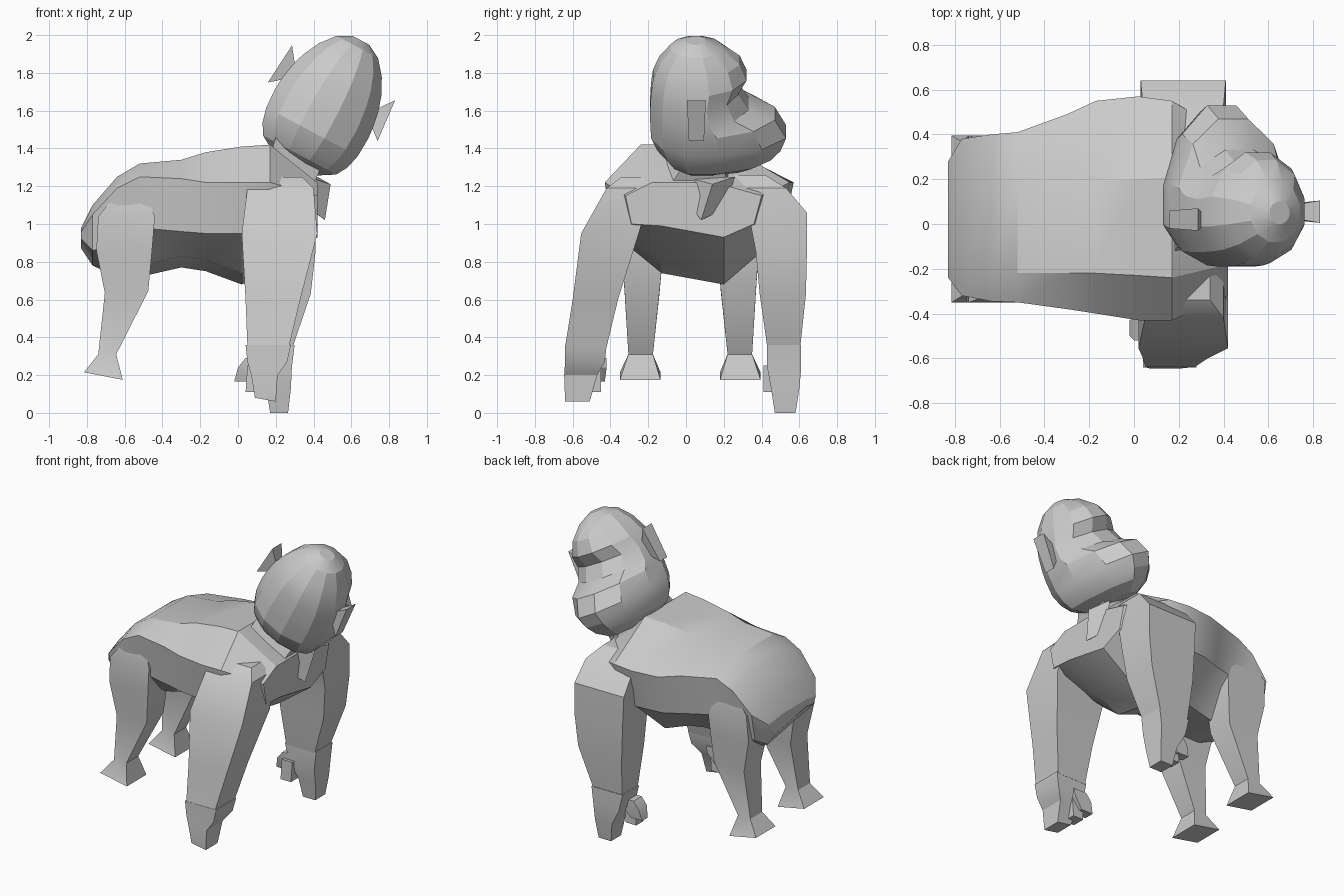
import bpy, bmesh, math
from mathutils import Vector


def loft(name, rings, angle=25):
    """Skin equal-sized point rings into one closed mesh."""
    bm = bmesh.new()
    vr = [[bm.verts.new(p) for p in r] for r in rings]
    n = len(vr[0])
    for a, b in zip(vr, vr[1:]):
        for i in range(n):
            j = (i + 1) % n
            bm.faces.new((a[i], a[j], b[j], b[i]))
    bm.faces.new(vr[0][::-1])
    bm.faces.new(vr[-1])
    bmesh.ops.recalc_face_normals(bm, faces=bm.faces[:])
    me = bpy.data.meshes.new(name)
    bm.to_mesh(me)
    bm.free()
    ob = bpy.data.objects.new(name, me)
    bpy.context.collection.objects.link(ob)
    bpy.ops.object.select_all(action='DESELECT')
    ob.select_set(True)
    bpy.context.view_layer.objects.active = ob
    bpy.ops.object.shade_smooth_by_angle(angle=math.radians(angle))
    return ob


def box_ring(x0, x1, y0, y1, z, tilt=0):
    """Four-sided limb section; tilt lowers the +x side."""
    return [(x0, y0, z + tilt), (x1, y0, z - tilt),
            (x1, y1, z - tilt), (x0, y1, z + tilt)]


def limb(name, sections):
    return loft(name, [box_ring(*s) for s in sections])


# Torso: eight-sided sections from rump to chest
def torso_ring(x, zt, zm, zl, zb, y0, y1, t):
    return [(x, -t - .02, zt), (x, t - .01, zt), (x, y1, zm), (x, y1 * .9, zl),
            (x, .2, zb - .02), (x, -.13, zb + .04), (x, y0 * .9, zl), (x, y0, zm)]


torso = [(-.83, .98, .96, .92, .89, -.24, .28, .12),
         (-.77, 1.1, 1.05, .86, .8, -.32, .38, .18),
         (-.64, 1.25, 1.19, .88, .74, -.345, .4, .2),
         (-.52, 1.32, 1.25, .98, .74, -.35, .41, .2),
         (-.3, 1.34, 1.24, .96, .79, -.38, .49, .2),
         (-.17, 1.38, 1.22, .95, .77, -.40, .55, .2),
         (.02, 1.41, 1.22, .95, .70, -.43, .57, .21),
         (.17, 1.42, 1.22, .98, .77, -.43, .55, .22),
         (.42, 1.22, 1.15, 1.0, .95, -.32, .40, .16)]
loft("torso", [torso_ring(*r) for r in torso])

# Front limbs
limb("front_arm_near", [
    (.12, .34, -.34, -.16, 1.25), (.05, .40, -.42, -.18, 1.19),
    (.02, .42, -.555, -.25, .95), (.04, .33, -.60, -.36, .6),
    (.05, .27, -.64, -.42, .35)])
limb("front_hand_near", [
    (.04, .28, -.64, -.42, .36), (.05, .26, -.64, -.43, .27),
    (.07, .21, -.645, -.47, .2), (.09, .20, -.64, -.51, .07, .01)])
limb("front_arm_far", [
    (.12, .34, .16, .42, 1.26), (.04, .40, .25, .53, 1.19),
    (.03, .41, .33, .64, 1.06), (.04, .41, .37, .64, .85),
    (.05, .385, .39, .635, .63), (.07, .29, .43, .605, .35)])
limb("front_hand_far", [
    (.06, .30, .43, .61, .36), (.09, .285, .43, .61, .24),
    (.15, .28, .45, .60, .13), (.17, .265, .47, .58, 0)])

# Thumbs and bent fingers
for side, y0, y1 in (("near", -.52, -.42), ("far", .43, .52)):
    limb("thumb_" + side, [(.04, .14, y0, y1, .29), (.0, .13, y0, y1, .24),
                           (-.02, .07, y0 + .02, y1 - .01, .165)])
    limb("finger_" + side, [(.05, .13, y0 - .02, y1 - .03, .25),
                            (.04, .12, y0 - .02, y1 - .03, .11)])

# Hind legs with flared feet
for side, s, d in (("near", -1, 0), ("far", 1, .045)):
    def ys(a, b):
        return sorted((s * (a + d), s * (b + d)))
    limb("hind_leg_" + side, [
        (-.62, -.50, *ys(.12, .31), 1.19), (-.74, -.44, *ys(.12, .35), 1.04),
        (-.75, -.455, *ys(.12, .34), .86), (-.705, -.475, *ys(.14, .325), .64, -.005),
        (-.74, -.645, *ys(.175, .305), .31), (-.815, -.61, *ys(.135, .35), .195, .02)])

# Neck and collar linking chest and head
loft("neck", [[(.16, -.18, 1.33), (.36, -.14, 1.12), (.36, .24, 1.12), (.16, .24, 1.33)],
              [(.2, -.08, 1.46), (.44, -.02, 1.3), (.44, .2, 1.3), (.2, .22, 1.46)]])
loft("collar_tuft", [[(.36, .02, 1.1), (.46, .08, 1.02), (.38, .2, 1.08)],
                     [(.40, .03, 1.24), (.49, .14, 1.21), (.42, .26, 1.25)]])

# Head: turned to +y and rolled to one side
C, R, U = Vector((.472, 0, 1.638)), Vector((.88, 0, -.47)), Vector((.47, 0, .88))


def head_pt(r, y, u):
    return C + R * r + U * u + Vector((0, y, 0))


def head_ring(u, w, yb, yf, n=12):
    pts = []
    for i in range(n):
        a = 2 * math.pi * (i + .5) / n
        k = math.cos(math.pi / n)
        s = math.sin(a) / k
        y = .05 + (yf - .05) * s if s > 0 else .05 + (.05 - yb) * s
        pts.append(head_pt(w * math.cos(a) / k, y, u))
    return pts


head = [(-.37, .12, .0, .36), (-.31, .22, -.1, .45), (-.25, .255, -.15, .50),
        (-.17, .275, -.185, .53), (-.06, .28, -.19, .47), (0, .275, -.19, .33),
        (.09, .26, -.185, .275), (.17, .235, -.175, .32), (.26, .19, -.14, .285),
        (.34, .125, -.08, .19), (.38, .05, 0, .1)]
loft("head", [head_ring(*r) for r in head], 18)

# Ears: wedges mirrored across the head, narrow where they attach
for side, s, dy in (("left", -1, -.035), ("right", 1, 0)):
    tri = [(.21, .05, .025), (.31, .185, .05), (.33, -.05, .04)]
    loft("ear_" + side, [[head_pt(s * r, .055 + dy + e * h, u) for r, u, h in tri]
                         for e in (-1, 1)])
